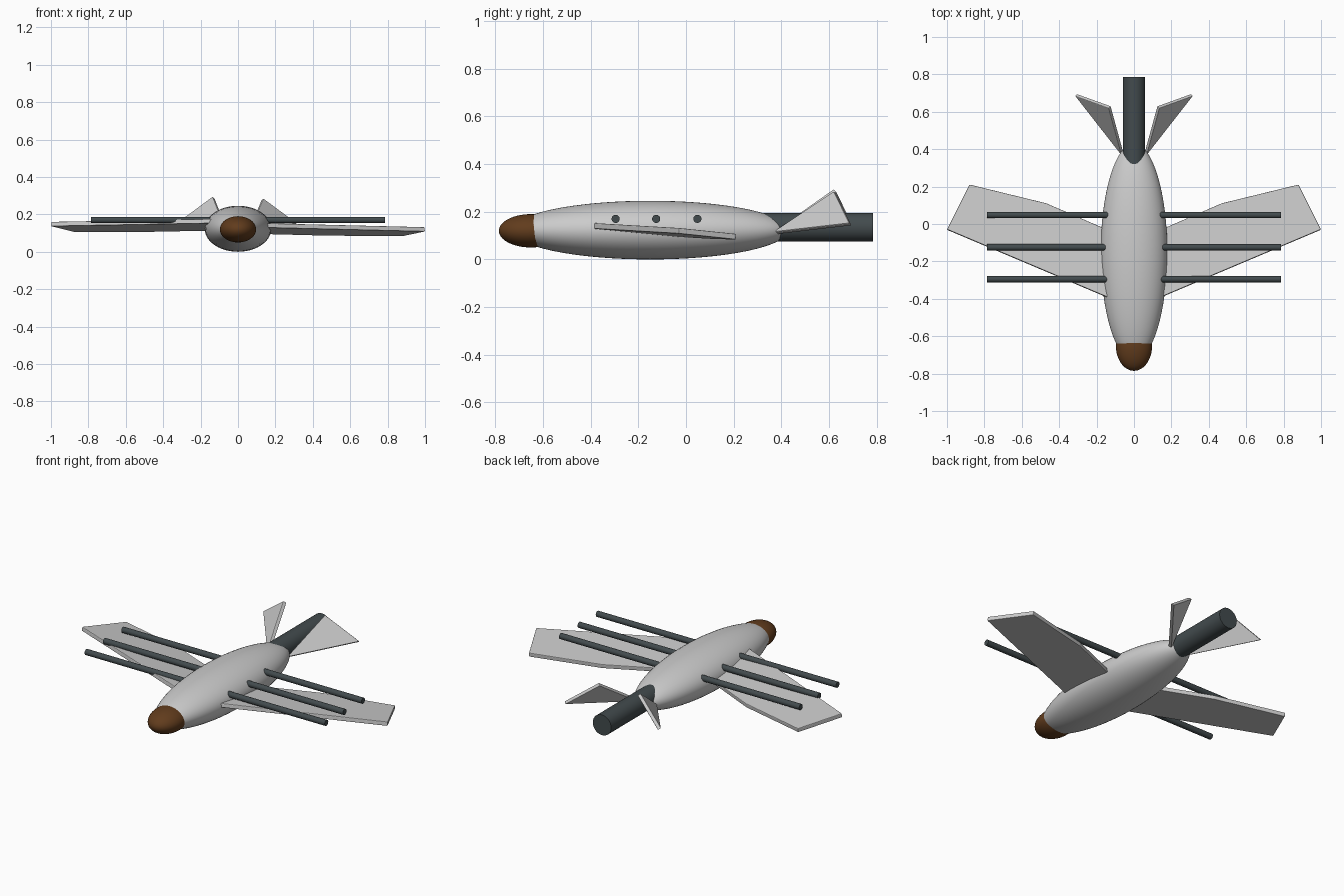
import bpy, bmesh, math
from mathutils import Vector

if "Cube" in bpy.data.objects:
    bpy.data.objects.remove(bpy.data.objects["Cube"])


def material(name, rgb):
    m = bpy.data.materials.new(name)
    m.diffuse_color = (*rgb, 1)
    m.use_nodes = True
    m.node_tree.nodes["Principled BSDF"].inputs["Base Color"].default_value = m.diffuse_color
    return m


brown = material("brown", (0.12, 0.045, 0.012))
dark = material("dark_grey", (0.055, 0.07, 0.075))
light = material("light_grey", (0.68, 0.70, 0.71))


def finish(obj, name, mat):
    obj.name = name
    obj.data.materials.append(mat)
    bpy.context.view_layer.objects.active = obj
    bpy.ops.object.select_all(action='DESELECT')
    obj.select_set(True)
    bpy.ops.object.shade_smooth_by_angle(angle=math.radians(35))
    return obj


def ellipsoid(name, loc, radii, mat):
    # poles lie along the length of the aircraft
    rx, ry, rz = radii
    bpy.ops.mesh.primitive_uv_sphere_add(segments=48, ring_count=32, radius=1,
                                         location=loc, rotation=(math.pi / 2, 0, 0))
    obj = bpy.context.object
    obj.scale = (rx, rz, ry)
    return finish(obj, name, mat)


def rod(name, start, end, radius, mat, sides=32):
    a, b = Vector(start), Vector(end)
    bpy.ops.mesh.primitive_cylinder_add(vertices=sides, radius=radius, depth=(b - a).length,
                                        location=(a + b) / 2)
    obj = bpy.context.object
    obj.rotation_euler = (b - a).to_track_quat('Z', 'Y').to_euler()
    return finish(obj, name, mat)


def panel(name, points, thickness, mat):
    # flat outline thickened evenly on both sides
    bm = bmesh.new()
    bm.faces.new([bm.verts.new(p) for p in points])
    me = bpy.data.meshes.new(name)
    bm.to_mesh(me)
    bm.free()
    obj = bpy.data.objects.new(name, me)
    bpy.context.collection.objects.link(obj)
    mod = obj.modifiers.new("thickness", 'SOLIDIFY')
    mod.thickness = thickness
    mod.offset = 0
    bev = obj.modifiers.new("edge", 'BEVEL')
    bev.width = 0.004
    bev.segments = 2
    obj.data.materials.append(mat)
    return obj


# fuselage, nose cap and tail pipe
ellipsoid("fuselage", (0, -0.15, 0.123), (0.178, 0.58, 0.123), light)
ellipsoid("nose_cap", (0, -0.65, 0.12), (0.097, 0.135, 0.07), brown)
rod("tail_pipe", (0, 0.25, 0.135), (0, 0.785, 0.135), 0.06, dark, 48)

# cross rods through the fuselage
for i, y in enumerate((-0.295, -0.125, 0.048)):
    rod(f"cross_rod_{i + 1}", (-0.785, y, 0.17), (0.785, y, 0.17), 0.017, dark)

# wings: same outline, each lying on its own slightly tilted plane
outline = [(0.10, -0.41), (1.0, -0.03), (0.88, 0.21), (0.47, 0.11), (0.10, -0.05)]
for side, s, (a, b, c) in (("right", 1, (0.101, 0.016, -0.096)),
                           ("left", -1, (0.117, 0.028, -0.11))):
    panel(f"{side}_wing", [(s * x, y, a + b * x + c * y) for x, y in outline], 0.024, light)

# tail fins: triangular blades angled up and out
for side, s, lift in (("right", 1, 0.0), ("left", -1, 0.01)):
    fin = [(0.06, 0.37, 0.11), (0.13, 0.625, 0.28 + lift), (0.31, 0.69, 0.147 + lift)]
    panel(f"{side}_tail_fin", [(s * x, y, z) for x, y, z in fin], 0.02, light)
